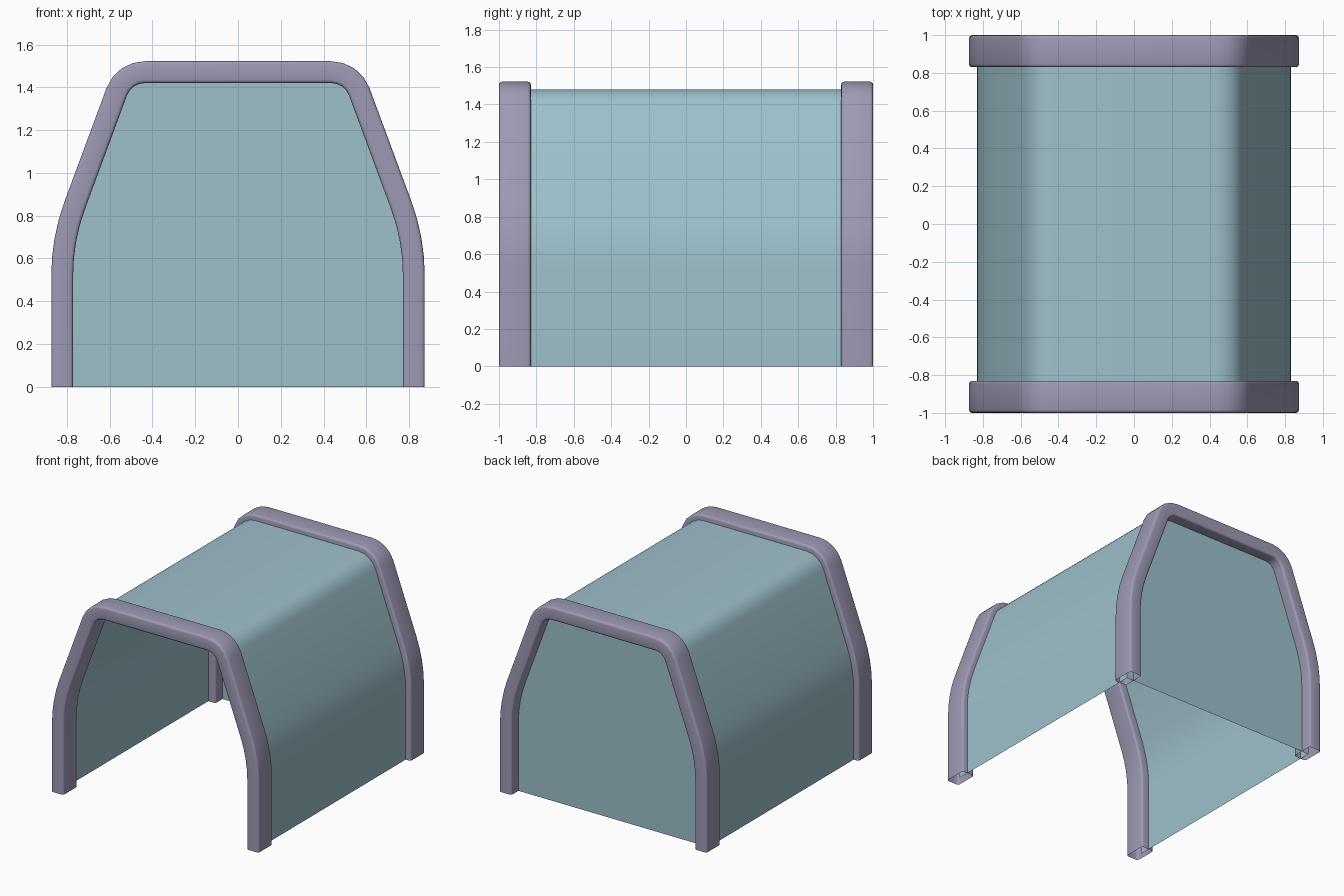
import bpy, bmesh, math

if "Cube" in bpy.data.objects:
    bpy.data.objects.remove(bpy.data.objects["Cube"])

TILT = math.radians(20.3)      # lean of the sloping sides
SEGS = 4                       # facets per bend
HALF_W, TOP = 0.822, 1.471     # arch centreline


def material(name, rgb):
    m = bpy.data.materials.new(name)
    m.diffuse_color = (*rgb, 1)
    m.use_nodes = True
    m.node_tree.nodes["Principled BSDF"].inputs["Base Color"].default_value = m.diffuse_color
    return m


def arch_path():
    """Arch centreline from right foot to left foot as (x, z, nx, nz)."""
    r1, r2 = 0.95, 0.14
    bends = [(HALF_W - r1, 0.69 - r1 * math.tan(TILT / 2), r1, 0, TILT),
             (0.533 - r2 * math.tan((math.pi / 2 - TILT) / 2), TOP - r2, r2, TILT, math.pi / 2)]
    right = [(HALF_W, 0, 1, 0)]
    for cx, cz, r, a0, a1 in bends:
        for i in range(SEGS + 1):
            a = a0 + (a1 - a0) * i / SEGS
            c, s = math.cos(a), math.sin(a)
            right.append((cx + r * c, cz + r * s, c, s))
    return right + [(-x, z, -nx, nz) for x, z, nx, nz in reversed(right)]


def sweep(name, section, closed, mat, fill_back=False):
    """Sweep a (offset, y) section along the arch."""
    bm = bmesh.new()
    rows = [[bm.verts.new((x + d * nx, y, z + d * nz)) for d, y in section]
            for x, z, nx, nz in arch_path()]
    n = len(section)
    for a, b in zip(rows, rows[1:]):
        for i in range(n if closed else n - 1):
            j = (i + 1) % n
            bm.faces.new((a[i], a[j], b[j], b[i]))
    if fill_back:
        bm.faces.new([row[-1] for row in rows])
    bmesh.ops.recalc_face_normals(bm, faces=bm.faces)
    # open shells: make sure the crown faces outward
    bm.faces.ensure_lookup_table()
    crown = max(bm.faces, key=lambda f: f.calc_center_median().z)
    if crown.normal.z < 0:
        bmesh.ops.reverse_faces(bm, faces=bm.faces)
    me = bpy.data.meshes.new(name)
    bm.to_mesh(me)
    bm.free()
    me.materials.append(mat)
    ob = bpy.data.objects.new(name, me)
    bpy.context.collection.objects.link(ob)
    bpy.ops.object.select_all(action='DESELECT')
    bpy.context.view_layer.objects.active = ob
    ob.select_set(True)
    bpy.ops.object.shade_smooth_by_angle(angle=math.radians(35))
    return ob


def rounded_section(cy, hd, hy, r):
    """Rectangle with rounded corners, as (offset, y) points."""
    pts = []
    for k, (sd, sy) in enumerate([(1, 1), (-1, 1), (-1, -1), (1, -1)]):
        for i in range(4):
            a = math.pi / 2 * (k + i / 3)
            pts.append((sd * (hd - r) + r * math.cos(a), cy + sy * (hy - r) + r * math.sin(a)))
    return pts


teal = material("canvas_teal", (0.34, 0.53, 0.60))
purple = material("frame_purple", (0.34, 0.32, 0.46))

# Thin cover with a closed back wall, open front and underside
sweep("cover", [(0.009, -0.914), (0.009, 0.914)], False, teal, fill_back=True)

# Hollow arched frames at both ends
for name, cy in (("front_frame", -0.915), ("back_frame", 0.915)):
    sweep(name, rounded_section(cy, 0.051, 0.085, 0.016), True, purple)
